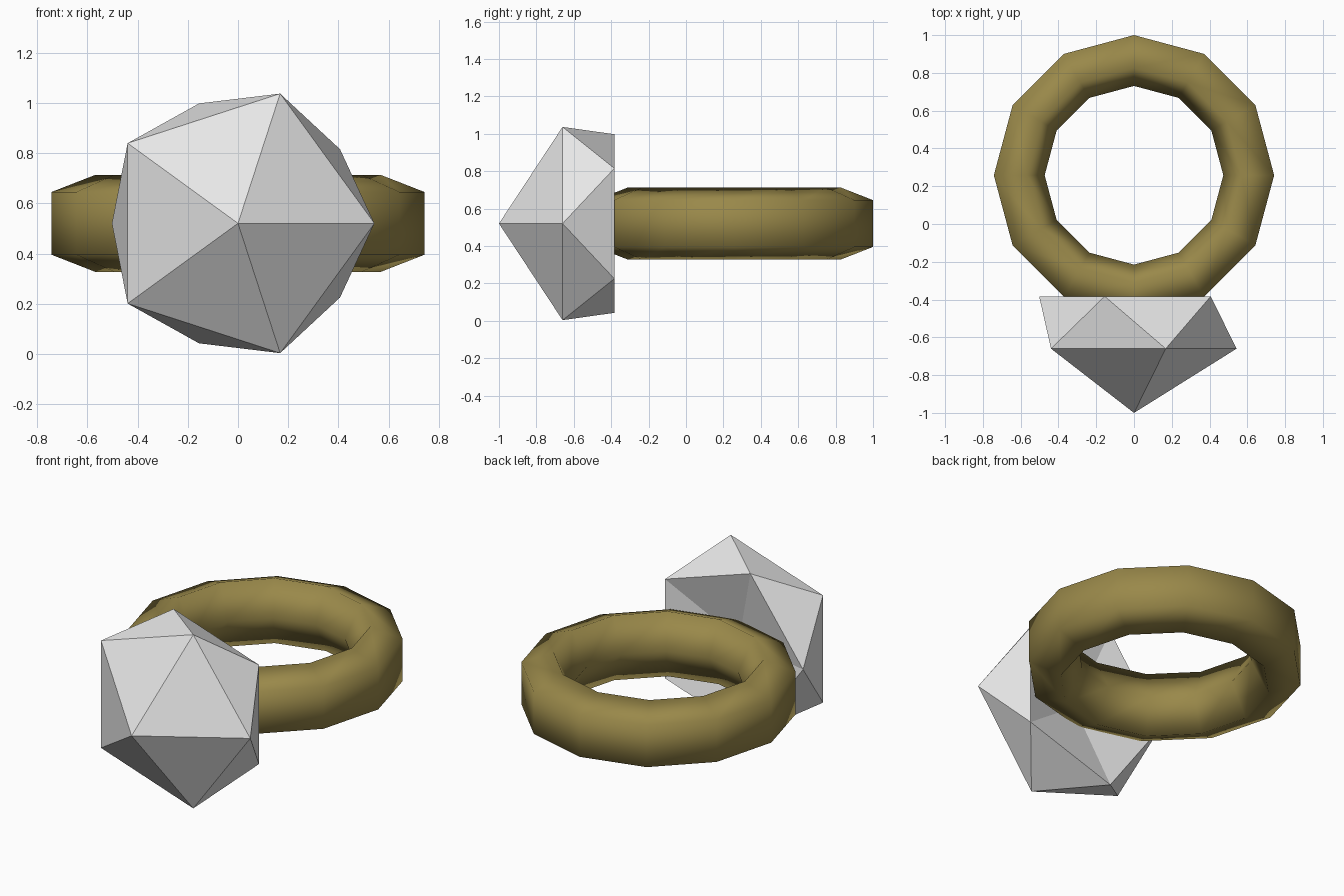
import bpy, bmesh
from math import sin, cos, pi

MID_Z = 0.52

cube = bpy.data.objects.get("Cube")
if cube:
    bpy.data.objects.remove(cube, do_unlink=True)


def material(name, rgb):
    m = bpy.data.materials.new(name)
    m.use_nodes = True
    m.diffuse_color = (*rgb, 1)
    m.node_tree.nodes["Principled BSDF"].inputs["Base Color"].default_value = (*rgb, 1)
    return m


def finish(bm, name, mat, smooth):
    bmesh.ops.recalc_face_normals(bm, faces=bm.faces)
    for f in bm.faces:
        f.smooth = smooth
    mesh = bpy.data.meshes.new(name)
    bm.to_mesh(mesh)
    bm.free()
    mesh.materials.append(mat)
    obj = bpy.data.objects.new(name, mesh)
    bpy.context.collection.objects.link(obj)
    return obj


# Band: five-sided section swept around a twelve-sided circle
section = [(0.742, 0.125), (0.568, 0.193), (0.473, 0), (0.568, -0.193), (0.742, -0.125)]
sides = 12
bm = bmesh.new()
loops = []
for i in range(sides):
    a = 2 * pi * i / sides
    loops.append([bm.verts.new((r * cos(a), 0.258 + r * sin(a), MID_Z + h)) for r, h in section])
for i in range(sides):
    here, there = loops[i], loops[(i + 1) % sides]
    for j in range(len(section)):
        k = (j + 1) % len(section)
        bm.faces.new((here[j], there[j], there[k], here[k]))
finish(bm, "ring_band", material("antique gold", (0.32, 0.248, 0.068)), True)


# Gem: front point, two staggered pentagons and a sunken back
def pentagon(bm, radius, y, turn):
    angles = [turn + 2 * pi * i / 5 for i in range(5)]
    return [bm.verts.new((radius * cos(a), y, MID_Z + radius * sin(a))) for a in angles]


bm = bmesh.new()
tip = bm.verts.new((0, -1, MID_Z))
girdle = pentagon(bm, 0.543, -0.66, 0)
rim = pentagon(bm, 0.502, -0.383, pi / 5)
hollow = bm.verts.new((0, -0.5, MID_Z))
for i in range(5):
    n = (i + 1) % 5
    bm.faces.new((tip, girdle[i], girdle[n]))
    bm.faces.new((girdle[i], rim[i], girdle[n]))
    bm.faces.new((girdle[n], rim[i], rim[n]))
    bm.faces.new((rim[i], hollow, rim[n]))
finish(bm, "gemstone", material("pale grey", (0.8, 0.8, 0.8)), False)
